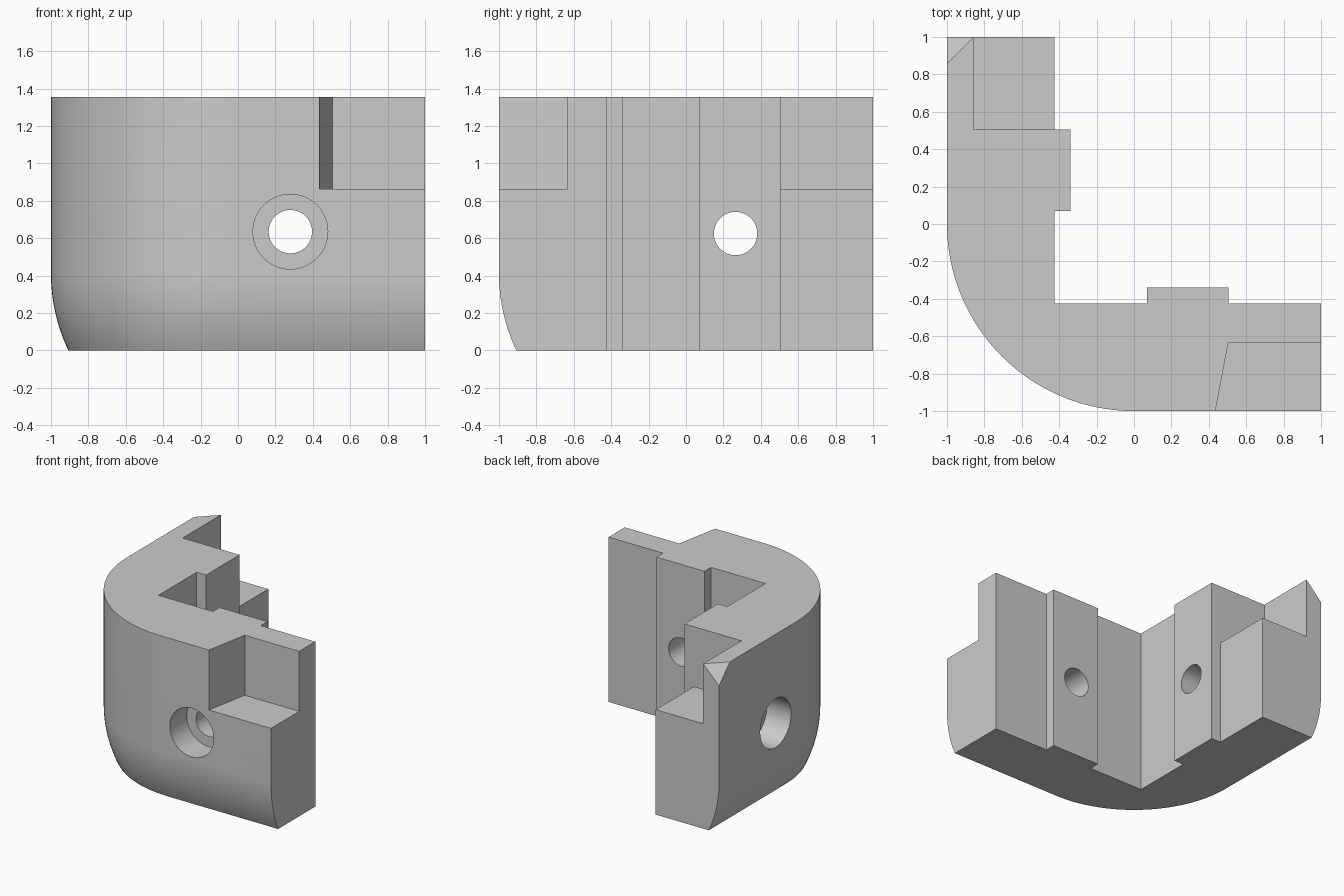
import bpy
import bmesh
from math import cos, sin, pi, sqrt, radians
from mathutils import Vector, Matrix

cube = bpy.data.objects.get("Cube")
if cube:
    bpy.data.objects.remove(cube, do_unlink=True)

TOP = 1.355          # overall height
SHELF = 0.862        # floor of the end notches
INNER, PAD = -0.425, -0.34
PAD_A, PAD_B = 0.07, 0.505
CURVE_Z, CURVE_R = 0.41, 0.95

grey = bpy.data.materials.new("plain grey")
grey.use_nodes = True
grey.diffuse_color = (0.6, 0.6, 0.6, 1)
grey.node_tree.nodes["Principled BSDF"].inputs["Base Color"].default_value = (0.6, 0.6, 0.6, 1)


def make_object(name, bm):
    bmesh.ops.recalc_face_normals(bm, faces=bm.faces)
    mesh = bpy.data.meshes.new(name)
    bm.to_mesh(mesh)
    bm.free()
    mesh.materials.append(grey)
    obj = bpy.data.objects.new(name, mesh)
    bpy.context.collection.objects.link(obj)
    return obj


def loft(name, rings):
    """Skin a stack of closed rings and cap both ends."""
    bm = bmesh.new()
    loops = [[bm.verts.new(p) for p in ring] for ring in rings]
    n = len(loops[0])
    for low, high in zip(loops, loops[1:]):
        for i in range(n):
            j = (i + 1) % n
            bm.faces.new((low[i], low[j], high[j], high[i]))
    bm.faces.new(loops[0][::-1])
    bm.faces.new(loops[-1])
    bmesh.ops.dissolve_limit(bm, angle_limit=0.002, verts=bm.verts, edges=bm.edges)
    return make_object(name, bm)


def prism(name, outline, z0, z1):
    return loft(name, [[(x, y, z) for x, y in outline] for z in (z0, z1)])


def cylinder(name, radius, start, end):
    start, end = Vector(start), Vector(end)
    axis = end - start
    turn = axis.to_track_quat('Z', 'Y').to_matrix().to_4x4()
    bm = bmesh.new()
    bmesh.ops.create_cone(bm, cap_ends=True, segments=64, radius1=radius, radius2=radius,
                          depth=axis.length,
                          matrix=Matrix.Translation((start + end) / 2) @ turn)
    return make_object(name, bm)


def cut(body, cutter):
    cutter.hide_render = True
    mod = body.modifiers.new("cut", 'BOOLEAN')
    mod.operation = 'DIFFERENCE'
    mod.solver = 'EXACT'
    mod.object = cutter
    bpy.context.view_layer.objects.active = body
    bpy.ops.object.modifier_apply(modifier=mod.name)
    bpy.data.objects.remove(cutter, do_unlink=True)


def section(z):
    """Corner outline at height z; the outer side tucks in near the bottom."""
    drop = max(0, CURVE_Z - z)
    r = 1 - (CURVE_R - sqrt(CURVE_R ** 2 - drop ** 2))
    arm = [(1, INNER), (PAD_B, INNER), (PAD_B, PAD), (PAD_A, PAD), (PAD_A, INNER)]
    other = [(y, x) for x, y in reversed(arm)]
    arc = [(r * cos(a), r * sin(a)) for a in (pi + pi / 2 * i / 40 for i in range(41))]
    outline = [(1, -r)] + arm + [(INNER, INNER)] + other + [(-r, 1)] + arc
    return [(x, y, z) for x, y in outline]


# Main corner body with pads on both inner walls
levels = [CURVE_Z * i / 12 for i in range(13)] + [TOP]
body = loft("corner_bracket", [section(z) for z in levels])

# Outer notch on the left arm, with a slanted shoulder
cut(body, prism("left_notch", [(0.416, -1.1), (1.1, -1.1), (1.1, -0.633), (0.505, -0.633)],
                SHELF, TOP + 0.2))

# Inner notch on the rear arm
cut(body, prism("rear_notch", [(-0.857, PAD_B), (-0.2, PAD_B), (-0.2, 1.1), (-0.857, 1.1)],
                SHELF, TOP + 0.2))

# Clipped corner at the tip of the rear tab
c = 0.143
tri = [Vector((-1, 1 - c, TOP)), Vector((-1 + c, 1, TOP)), Vector((-1, 1, TOP - c))]
mid = sum(tri, Vector()) / 3
bm = bmesh.new()
for p in [mid + (p - mid) * 2 for p in tri] + [mid + Vector((-0.4, 0.4, 0.4))]:
    bm.verts.new(p)
bmesh.ops.convex_hull(bm, input=bm.verts)
cut(body, make_object("tip_clip", bm))

# Counterbored screw holes through both arms
for name, at in (("front_hole", lambda d: (0.28, d, 0.635)),
                 ("side_hole", lambda d: (d, 0.265, 0.625))):
    cut(body, cylinder(name, 0.116, at(-1.2), at(-0.1)))
    cut(body, cylinder(name + "_counterbore", 0.2, at(-1.2), at(-0.78)))

# Smooth curved surfaces, crisp edges
bpy.ops.object.select_all(action='DESELECT')
body.select_set(True)
bpy.context.view_layer.objects.active = body
bpy.ops.object.shade_smooth_by_angle(angle=radians(25))
